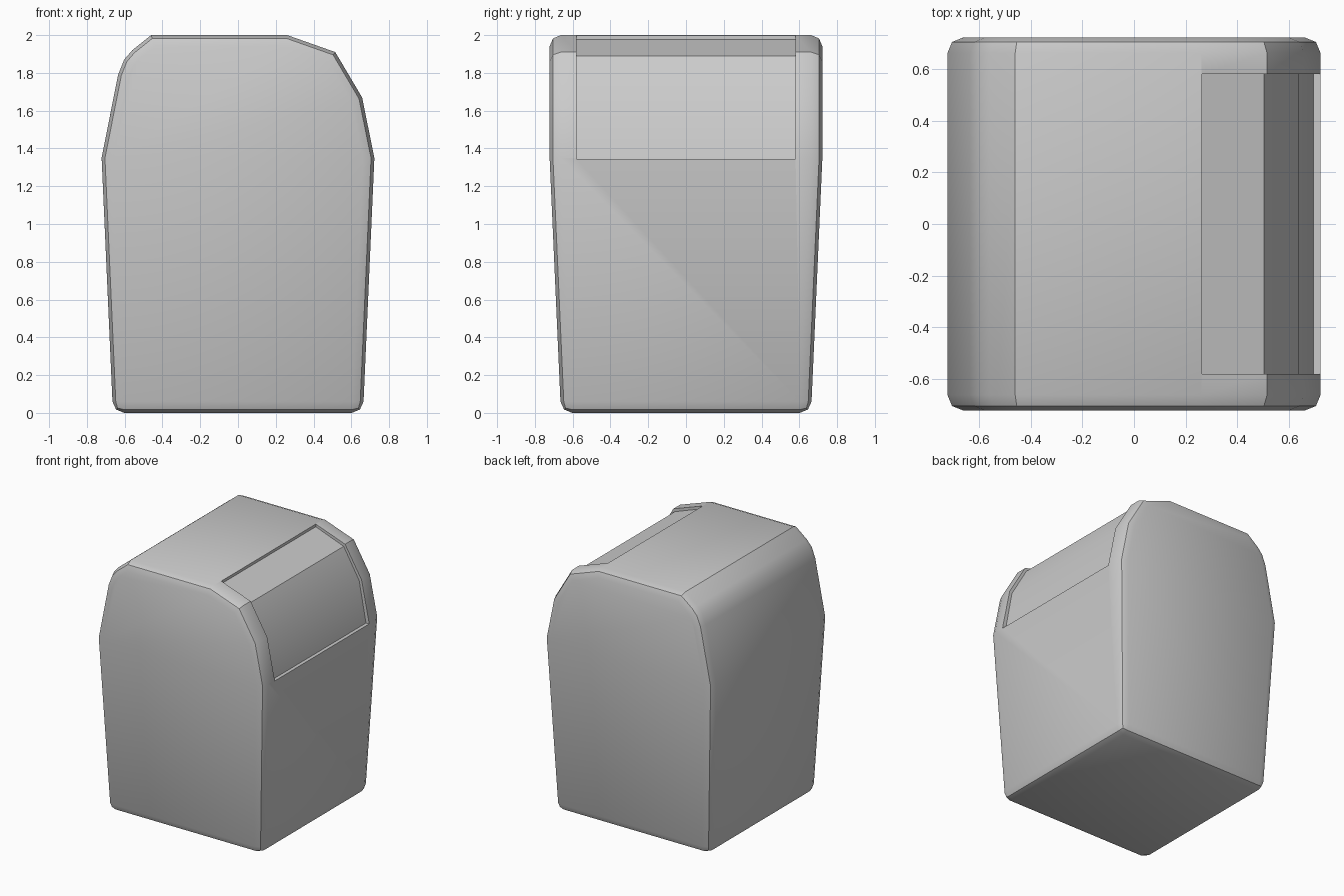
import bpy, bmesh, math

if "Cube" in bpy.data.objects:
    bpy.data.objects.remove(bpy.data.objects["Cube"])

WAIST, HALF = 1.35, 0.722


def prism(name, profile, half):
    """Closed x-z profile extruded along y from -half to +half."""
    bm = bmesh.new()
    face = bm.faces.new([bm.verts.new((x, -half, z)) for x, z in profile])
    ext = bmesh.ops.extrude_face_region(bm, geom=[face])
    new = [g for g in ext["geom"] if isinstance(g, bmesh.types.BMVert)]
    bmesh.ops.translate(bm, verts=new, vec=(0, 2 * half, 0))
    bmesh.ops.recalc_face_normals(bm, faces=bm.faces)
    mesh = bpy.data.meshes.new(name)
    obj = bpy.data.objects.new(name, mesh)
    bpy.context.collection.objects.link(obj)
    return obj, bm


# Bin body: side profile, crease at the waist, tapered towards the base
profile = [(-0.662, 0), (0.662, 0), (0.722, WAIST), (0.657, 1.67), (0.515, 1.91),
           (0.26, 2.0), (-0.46, 2.0), (-0.56, 1.92), (-0.603, 1.87),
           (-0.635, 1.79), (-0.722, WAIST)]
body, bm = prism("bin_body", profile, HALF)
caps = [f for f in bm.faces if abs(f.normal.y) > 0.9]
for cap in caps:
    ends = [v for v in cap.verts if abs(v.co.z - WAIST) < 1e-4]
    bmesh.utils.face_split(cap, ends[0], ends[1])
for v in bm.verts:
    if v.co.z < 0.01:
        v.co.y *= 0.662 / HALF
bm.normal_update()

# Rounded rims around both end faces and the base
rim = []
for e in bm.edges:
    ny = [abs(f.normal.y) > 0.9 for f in e.link_faces]
    at_base = all(v.co.z < 0.01 for v in e.verts)
    if ny[0] != ny[1] or at_base:
        rim.append(e)
bmesh.ops.bevel(bm, geom=rim, offset=0.06, offset_type='OFFSET', segments=2,
                profile=0.5, affect='EDGES', clamp_overlap=False)
bmesh.ops.recalc_face_normals(bm, faces=bm.faces)
bm.to_mesh(body.data)
bm.free()

# Recess for the lid opening
cut_profile = [(0.263, 2.1), (0.263, 1.978), (0.503, 1.89), (0.636, 1.66),
               (0.695, 1.345), (0.85, 1.345), (0.85, 2.1)]
cutter, bm = prism("lid_recess_cutter", cut_profile, 0.58)
bm.to_mesh(cutter.data)
bm.free()
cutter.hide_render = True
cutter.hide_set(True)
cut = body.modifiers.new("lid_recess", 'BOOLEAN')
cut.operation = 'DIFFERENCE'
cut.solver = 'EXACT'
cut.object = cutter

# Bake the cut and remove the helper, then shade
bpy.context.view_layer.objects.active = body
body.select_set(True)
bpy.ops.object.modifier_apply(modifier=cut.name)
bpy.data.objects.remove(cutter)
bpy.ops.object.shade_smooth_by_angle(angle=math.radians(35))
